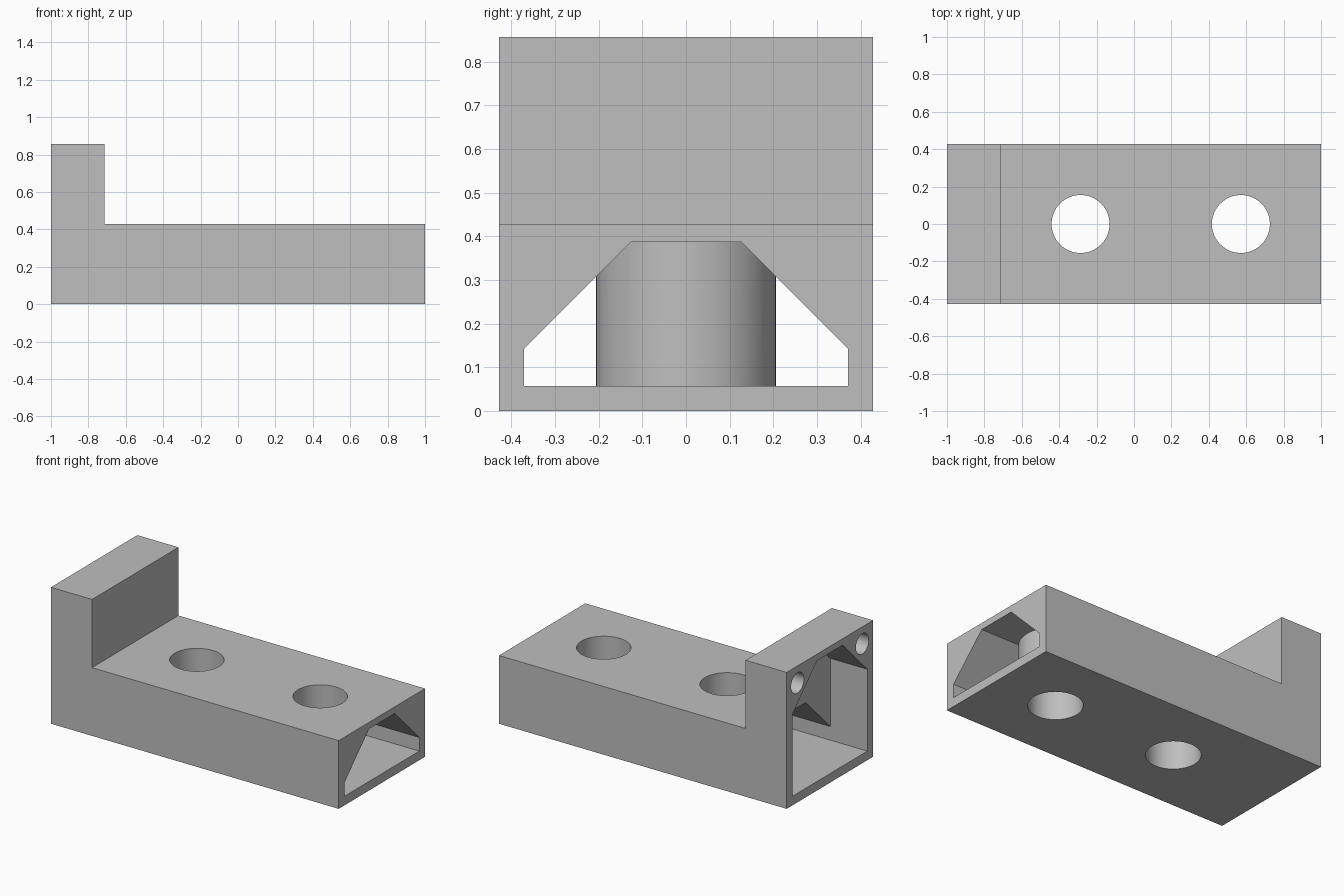
import bpy
import bmesh
import math
from mathutils import Matrix

cube = bpy.data.objects.get("Cube")
if cube:
    bpy.data.objects.remove(cube, do_unlink=True)

# Overall dimensions
U = 1 / 7                       # design unit
HALF_WIDTH = 3 * U
DECK_Z, HEAD_Z = 3 * U, 6 * U
HEAD_X = -1 + 2 * U             # inner face of the upright head
WALL = 0.4 * U
HOLE_X = (-2 * U, 4 * U)        # vertical bolt holes

grey = bpy.data.materials.new("plain grey")
grey.use_nodes = True
colour = (0.52, 0.52, 0.52, 1)
grey.diffuse_color = colour
grey.node_tree.nodes["Principled BSDF"].inputs["Base Color"].default_value = colour


def finish(bm, name):
    bmesh.ops.recalc_face_normals(bm, faces=bm.faces)
    mesh = bpy.data.meshes.new(name)
    bm.to_mesh(mesh)
    bm.free()
    mesh.materials.append(grey)
    obj = bpy.data.objects.new(name, mesh)
    bpy.context.collection.objects.link(obj)
    return obj


def prism(name, points, sweep):
    """Extrude a closed 3D outline along a sweep vector."""
    bm = bmesh.new()
    face = bm.faces.new([bm.verts.new(p) for p in points])
    result = bmesh.ops.extrude_face_region(bm, geom=[face], use_keep_orig=True)
    moved = [v for v in result["geom"] if isinstance(v, bmesh.types.BMVert)]
    bmesh.ops.translate(bm, verts=moved, vec=sweep)
    return finish(bm, name)


def cylinder(name, radius, depth, centre, along_x=False, sides=64):
    matrix = Matrix.Translation(centre)
    if along_x:
        matrix = matrix @ Matrix.Rotation(math.pi / 2, 4, "Y")
    bm = bmesh.new()
    bmesh.ops.create_cone(bm, cap_ends=True, segments=sides, radius1=radius,
                          radius2=radius, depth=depth, matrix=matrix)
    return finish(bm, name)


def cut(target, cutter):
    """Subtract the cutter from the target, then discard the cutter."""
    mod = target.modifiers.new("cut", "BOOLEAN")
    mod.operation = "DIFFERENCE"
    mod.solver = "EXACT"
    mod.object = cutter
    bpy.context.view_layer.objects.active = target
    bpy.ops.object.modifier_apply(modifier=mod.name)
    bpy.data.objects.remove(cutter, do_unlink=True)


def hollow(name, x0, x1, shoulder, top):
    """Cavity with sloped upper corners, running along x."""
    side = HALF_WIDTH - WALL
    crown = side - (top - shoulder)
    half = [(side, WALL), (side, shoulder), (crown, top)]
    outline = half + [(-y, z) for y, z in reversed(half)]
    return prism(name, [(x0, y, z) for y, z in outline], (x1 - x0, 0, 0))


# L-shaped outer body
profile = [(-1, 0), (1, 0), (1, DECK_Z), (HEAD_X, DECK_Z), (HEAD_X, HEAD_Z), (-1, HEAD_Z)]
body = prism("bracket_body", [(x, -HALF_WIDTH, z) for x, z in profile],
             (0, 2 * HALF_WIDTH, 0))

# Tall pocket in the head
cut(body, hollow("head_pocket", -1.1, HEAD_X - 0.2 * U, 4 * U, 0.816))

# Long tunnel, leaving solid columns around the bolt holes
tunnel = hollow("tunnel", HEAD_X - 0.6 * U, 1.1, U, 0.387)
for x in HOLE_X:
    cut(tunnel, cylinder("column", 0.206, 2, (x, 0, 0)))
cut(body, tunnel)

# Bolt holes through deck, columns and base
for x in HOLE_X:
    cut(body, cylinder("bolt_hole", 0.155, 2, (x, 0, 0)))

# Blind screw holes in the top corners of the head's outer face
for side in (-1, 1):
    cut(body, cylinder("screw_hole", 0.064, 0.4, (-1, side * 2.25 * U, 5.25 * U),
                       along_x=True, sides=32))

bpy.ops.object.select_all(action="DESELECT")
body.select_set(True)
bpy.context.view_layer.objects.active = body
bpy.ops.object.shade_smooth_by_angle(angle=math.radians(30))
